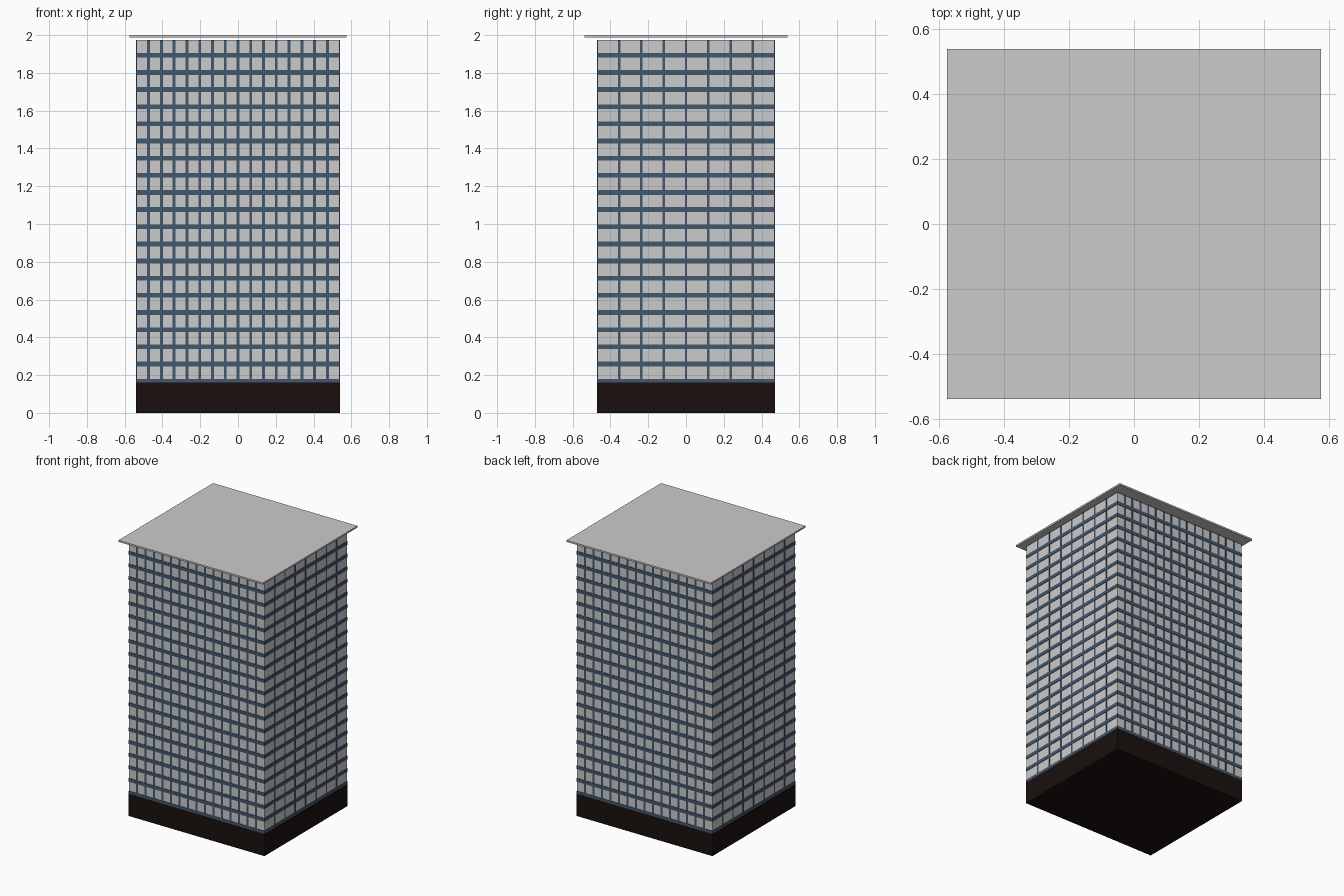
import bpy, bmesh
from mathutils import Matrix, Vector

if "Cube" in bpy.data.objects:
    bpy.data.objects.remove(bpy.data.objects["Cube"])

HX, HY = 0.541, 0.472          # half width and half depth of the tower
Z0, Z1 = 0.16, 1.973           # bottom and top of the facade
PITCH, FLOORS = 0.0908, 20
OUT = 0.003                    # relief of the facade


def material(name, rgb):
    m = bpy.data.materials.new(name)
    m.diffuse_color = (*rgb, 1)
    m.use_nodes = True
    m.node_tree.nodes["Principled BSDF"].inputs["Base Color"].default_value = m.diffuse_color
    return m


def add_box(bm, x0, x1, y0, y1, z0, z1):
    size = Vector((x1 - x0, y1 - y0, z1 - z0))
    mid = Vector((x0 + x1, y0 + y1, z0 + z1)) / 2
    bmesh.ops.create_cube(bm, size=1, matrix=Matrix.Translation(mid) @ Matrix.Diagonal((*size, 1)))


def make(name, boxes, mat=None):
    bm = bmesh.new()
    for b in boxes:
        add_box(bm, *b)
    me = bpy.data.meshes.new(name)
    bm.to_mesh(me)
    bm.free()
    if mat:
        me.materials.append(mat)
    ob = bpy.data.objects.new(name, me)
    bpy.context.collection.objects.link(ob)
    return ob


blue = material("blue_frame", (0.055, 0.095, 0.15))
brown = material("dark_brown", (0.01, 0.005, 0.004))

# Dark base and overhanging roof slab
make("base", [(-HX, HX, -HY, HY, 0, Z0)], brown)
make("roof_slab", [(-0.575, 0.575, -0.538, 0.538, 1.988, 2.0)])

# Grey wall body
ix, iy = HX - OUT, HY - OUT
make("wall_panels", [(-ix, ix, -iy, iy, Z0, Z1)])

# Blue horizontal bands, one under each storey
bands = [(-HX, HX, -HY, HY, Z0, Z0 + 0.02)]
for i in range(1, FLOORS):
    z = Z0 + 0.0085 + i * PITCH - 0.0005 * i / FLOORS
    bands.append((-HX, HX, -HY, HY, z - 0.0125, z + 0.0125))
make("floor_bands", bands, blue)

# Blue vertical mullions between the panels on all four sides
m = HX - 0.001
n = HY - 0.001
mullions = []
for i in range(-7, 8):
    x = i * HX / 8
    for s in (-1, 1):
        y0, y1 = sorted((s * (iy - 0.01), s * n))
        mullions.append((x - 0.0075, x + 0.0075, y0, y1, Z0 + 0.01, Z1))
for i in range(-3, 4):
    y = i * HY / 4
    for s in (-1, 1):
        x0, x1 = sorted((s * (ix - 0.01), s * m))
        mullions.append((x0, x1, y - 0.0065, y + 0.0065, Z0 + 0.01, Z1))
make("mullions", mullions, blue)
